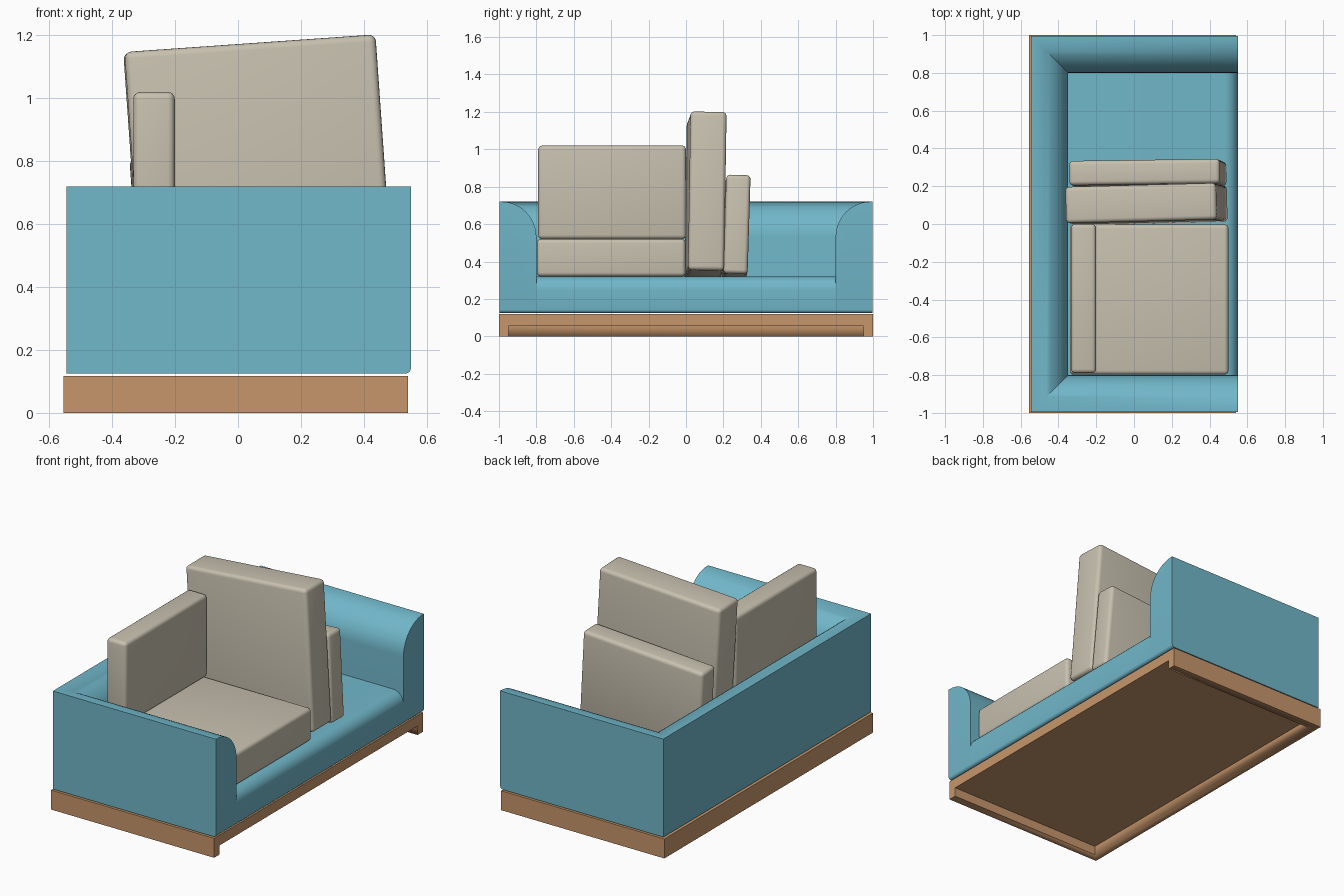
import bpy, bmesh
from math import sin, cos, pi, radians

cube = bpy.data.objects.get("Cube")
if cube:
    bpy.data.objects.remove(cube, do_unlink=True)


def material(name, rgb):
    m = bpy.data.materials.new(name)
    m.use_nodes = True
    m.diffuse_color = (*rgb, 1)
    m.node_tree.nodes["Principled BSDF"].inputs["Base Color"].default_value = (*rgb, 1)
    return m


blue = material("blue fabric", (0.165, 0.475, 0.59))
beige = material("beige fabric", (0.575, 0.53, 0.43))
wood = material("light wood", (0.57, 0.305, 0.147))


def finish(bm, name, mat):
    """Turn a bmesh into a named object with sharp-edged smooth shading."""
    bmesh.ops.recalc_face_normals(bm, faces=bm.faces)
    mesh = bpy.data.meshes.new(name)
    bm.to_mesh(mesh)
    bm.free()
    mesh.materials.append(mat)
    ob = bpy.data.objects.new(name, mesh)
    bpy.context.collection.objects.link(ob)
    bpy.ops.object.select_all(action='DESELECT')
    ob.select_set(True)
    bpy.context.view_layer.objects.active = ob
    bpy.ops.object.shade_smooth_by_angle(angle=radians(32))
    return ob


def box(lo, hi):
    bm = bmesh.new()
    bmesh.ops.create_cube(bm, size=1)
    for v in bm.verts:
        v.co = [a + (b - a) * (c + 0.5) for a, b, c in zip(lo, hi, v.co)]
    return bm


def round_front_edge(bm, x, z, radius, segments):
    """Round the edges lying on the front face at height z."""
    edges = [e for e in bm.edges
             if all(abs(v.co.x - x) < 1e-4 and abs(v.co.z - z) < 1e-4 for v in e.verts)]
    bmesh.ops.bevel(bm, geom=edges, offset=radius, segments=segments,
                    profile=0.5, affect='EDGES')


FRONT, BACK, SIDE = 0.55, -0.545, 0.996
BOTTOM, SEAT, TOP = 0.125, 0.32, 0.72
THICK, ROLL = 0.196, 0.188

# Wooden plinth, hollow underneath and open along the sitting side
plinth = finish(box((-0.555, -1, 0), (0.54, 1, 0.118)), "plinth", wood)
cutter = finish(box((-0.505, -0.95, -0.1), (0.7, 0.95, 0.055)), "plinth_cutter", wood)
cutter.hide_render = True
cut = plinth.modifiers.new("hollow", 'BOOLEAN')
cut.operation, cut.object, cut.solver = 'DIFFERENCE', cutter, 'EXACT'
bpy.context.view_layer.objects.active = plinth
bpy.ops.object.modifier_apply(modifier=cut.name)
bpy.data.objects.remove(cutter, do_unlink=True)

# Arms and back: one rounded profile swept along a mitred U
profile = [(0, BOTTOM), (0, TOP)]
for i in range(13):
    a = pi / 2 * i / 12
    profile.append((THICK - ROLL + ROLL * sin(a), TOP - ROLL + ROLL * cos(a)))
profile.append((THICK, BOTTOM))
bm = bmesh.new()
rings = []
for x, y, turn in ((FRONT, -1, 0), (BACK, -1, 1), (BACK, 1, 1), (FRONT, 1, 0)):
    rings.append([bm.verts.new((x + turn * d, y * (SIDE - d), z)) for d, z in profile])
n = len(profile)
for r, s in zip(rings, rings[1:]):
    for i in range(n):
        j = (i + 1) % n
        bm.faces.new((r[i], r[j], s[j], s[i]))
bm.faces.new(rings[0])
bm.faces.new(rings[-1])
round_front_edge(bm, FRONT, BOTTOM, 0.018, 4)
finish(bm, "arms_and_back", blue)

# Seat platform with a soft front edge
inner = SIDE - THICK
bm = box((BACK + THICK, -inner, BOTTOM), (FRONT, inner, SEAT))
round_front_edge(bm, FRONT, SEAT, 0.07, 8)
round_front_edge(bm, FRONT, BOTTOM, 0.018, 4)
finish(bm, "seat_platform", blue)


# Loose cushions
def cushion(name, size, centre, tilt=(0, 0, 0)):
    bm = box([-s / 2 for s in size], [s / 2 for s in size])
    bmesh.ops.bevel(bm, geom=bm.edges[:], offset=0.022, segments=4,
                    profile=0.5, affect='EDGES')
    ob = finish(bm, name, beige)
    ob.location = centre
    ob.rotation_euler = [radians(t) for t in tilt]


cushion("seat_cushion", (0.84, 0.795, 0.2), (0.08, -0.4, 0.42))
cushion("back_cushion", (0.132, 0.79, 0.5), (-0.267, -0.395, 0.77))
cushion("large_upright_cushion", (0.8, 0.193, 0.85), (0.066, 0.104, 0.75), (-1, -4, 1.5))
cushion("small_upright_cushion", (0.8, 0.13, 0.53), (0.073, 0.267, 0.572), (-1.8, -4, 0.8))
